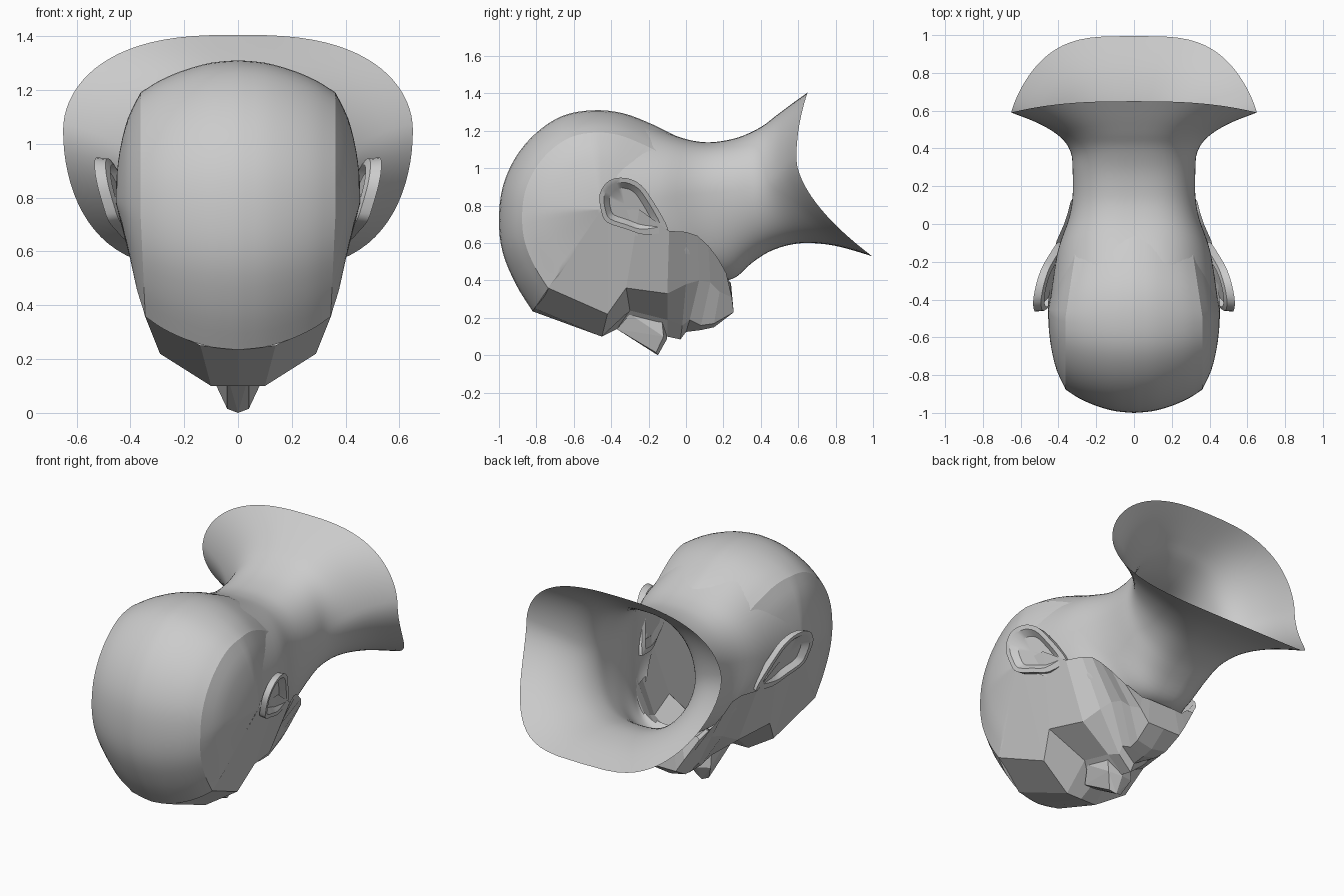
import bpy, bmesh, math

if "Cube" in bpy.data.objects:
    bpy.data.objects.remove(bpy.data.objects["Cube"])


def make(name, bm, smooth=None, mirror=True):
    bmesh.ops.remove_doubles(bm, verts=bm.verts, dist=0.0005)
    bmesh.ops.recalc_face_normals(bm, faces=bm.faces)
    me = bpy.data.meshes.new(name)
    bm.to_mesh(me)
    bm.free()
    ob = bpy.data.objects.new(name, me)
    bpy.context.collection.objects.link(ob)
    if mirror:
        m = ob.modifiers.new("mirror", "MIRROR")
        m.use_clip = True
    if smooth:
        bpy.ops.object.select_all(action="DESELECT")
        bpy.context.view_layer.objects.active = ob
        ob.select_set(True)
        bpy.ops.object.shade_smooth_by_angle(angle=math.radians(smooth))
    return ob


def grid(rows):
    bm = bmesh.new()
    vs = [[bm.verts.new(p) for p in r] for r in rows]
    for a, b in zip(vs, vs[1:]):
        for i in range(len(a) - 1):
            bm.faces.new((a[i], a[i + 1], b[i + 1], b[i]))
    return bm


def spline(pts, n):
    """Catmull-Rom resampling of tuples of any length."""
    out = []
    p = [pts[0]] + list(pts) + [pts[-1]]
    for k in range(1, len(p) - 2):
        for j in range(n):
            t = j / n
            out.append(tuple(
                0.5 * (2 * b + (c - a) * t + (2 * a - 5 * b + 4 * c - d) * t * t
                       + (3 * b - a - 3 * c + d) * t ** 3)
                for a, b, c, d in zip(p[k - 1], p[k], p[k + 1], p[k + 2])))
    return out + [tuple(pts[-1])]


# Skull: side profile shrunk towards the temple, with flattened sides
profile = [(-.82, .235), (-.91, .38), (-.98, .55), (-1, .72), (-.98, .9), (-.91, 1.06),
           (-.8, 1.19), (-.66, 1.28), (-.5, 1.31), (-.34, 1.295), (-.18, 1.235), (-.05, 1.17)]
front = spline([(0, 1), (.1, .983), (.2, .932), (.29, .86), (.362, .775)], 3)
side = spline([(.362, .775), (.41, .59), (.439, .37), (.452, .17), (.455, 0)], 3)
CREASE = .775
cy, cz = -.45, .78
rows = []
for y, z in [(-.79, .255)] + spline(profile, 4):
    # the crease closes in towards the nape and slightly towards the brow
    pinch = .13 * min(1, max(0, (y + .5) / .4)) if z > cz else .1 * max(0, .72 - z)
    row = []
    for x, s in front + side[1:]:
        py, pz = cy + (y - cy) * s, cz + (z - cz) * s
        px = x * (1 - pinch * min(1, s / CREASE))
        if s < CREASE:
            px -= .25 * max(0, cz - pz) * (1 - s / CREASE)
        row.append((px, py, pz))
    rows.append(row)
make("skull", grid(rows), 15)

# Neck flaring into an open collar: top y,z / side y,z / bottom y,z / half width / lower roundness
stations = [
    (-.20, 1.232, -.40, .80, .10, .45, .444, .75),
    (-.05, 1.172, -.15, .83, .15, .42, .405, .75),
    (.05, 1.145, .03, .86, .20, .40, .345, .75),
    (.15, 1.14, .15, .87, .27, .42, .325, .75),
    (.28, 1.165, .28, .88, .36, .50, .325, .72),
    (.40, 1.22, .38, .90, .47, .565, .335, .68),
    (.48, 1.28, .46, .94, .62, .60, .39, .62),
    (.56, 1.34, .53, 1.0, .80, .585, .50, .58),
    (.65, 1.405, .59, 1.05, .995, .53, .65, .56)]
rows = []
for yt, zt, ys, zs, yb, zb, w, e in spline(stations, 4):
    ring = []
    for i in range(41):
        a = math.pi * (0.5 - i / 40)
        s, c = math.sin(a), max(0, math.cos(a))
        ye, ze, k = (yt, zt, 2) if s > 0 else (yb, zb, 1.7)
        ring.append((w * c ** (.74 if s > 0 else e) if c > 1e-6 else 0,
                     ys + (ye - ys) * abs(s) ** k, zs + (ze - zs) * abs(s)))
    rows.append(ring)
bm = grid(rows)
# the throat stays open behind the face
hidden = [f for f in bm.faces for c in [f.calc_center_median()]
          if c.y < .22 and c.z < .54 - max(0, c.y - .05) * 1.3]
bmesh.ops.delete(bm, geom=hidden, context="FACES")
make("neck_and_collar", bm, 60)

# Faceted face: rows from forehead to under the chin, centre line to side of head
face = [
    [(0, -.82, .235), (.14, -.81, .251), (.346, -.737, .36), (.455, -.45, .78)],
    [(0, -.45, .10), (.10, -.45, .10), (.29, -.42, .22), (.455, -.42, .78)],
    [(0, -.37, .14), (.10, -.30, .24), (.335, -.32, .36), (.44, -.25, .78)],
    [(0, -.10, .10), (.10, -.10, .19), (.28, -.10, .33), (.41, -.09, .665)],
    [(0, -.03, .085), (.09, -.02, .16), (.24, 0, .38), (.37, 0, .66)],
    [(0, 0, .125), (.10, .02, .19), (.22, .07, .40), (.35, .06, .64)],
    [(0, .08, .135), (.09, .08, .16), (.20, .13, .39), (.335, .12, .585)],
    [(0, .15, .15), (.10, .15, .17), (.18, .18, .34), (.30, .17, .52)],
    [(0, .255, .23), (.11, .255, .23), (.16, .245, .31), (.24, .215, .44)],
    [(0, .24, .39), (.09, .24, .39), (.14, .235, .39), (.21, .20, .45)]]
make("face", grid(face))

# Nose: small wedge
bm = bmesh.new()
for x, y, z in [(.04, -.37, .14), (.04, -.16, .015), (.08, -.12, .10),
                (.08, -.13, .20), (.08, -.30, .22)]:
    for sx in (1, -1):
        bm.verts.new((sx * x, y, z))
for p in [(0, -.15, 0), (0, -.10, .09)]:
    bm.verts.new(p)
bmesh.ops.convex_hull(bm, input=bm.verts)
make("nose", bm, mirror=False)


# Ears: tilted leaf plates with a recessed bowl
def ear_x(y, z):
    return .405 + .21 * (-.1 - y) + .25 * (z - .68)


outline = [(-.095, .66), (-.11, .71), (-.18, .83), (-.24, .91), (-.32, .948), (-.41, .935),
           (-.462, .86), (-.45, .76), (-.42, .71), (-.32, .675), (-.22, .645)]
loop = spline(outline + outline[:1], 3)[:-1]
rows = []
# each loop: shrink towards the bowl centre and sideways offset
for f, dx in [(.8, -.05), (.97, -.04), (1, 0), (.82, 0), (.6, -.03), (0, -.03)]:
    pts = [(-.33 + (y + .33) * f, .81 + (z - .81) * f) for y, z in loop + loop[:1]]
    rows.append([(ear_x(y, z) + dx, y, z) for y, z in pts])
bm = grid(rows)
make("ear", bm, 35)
